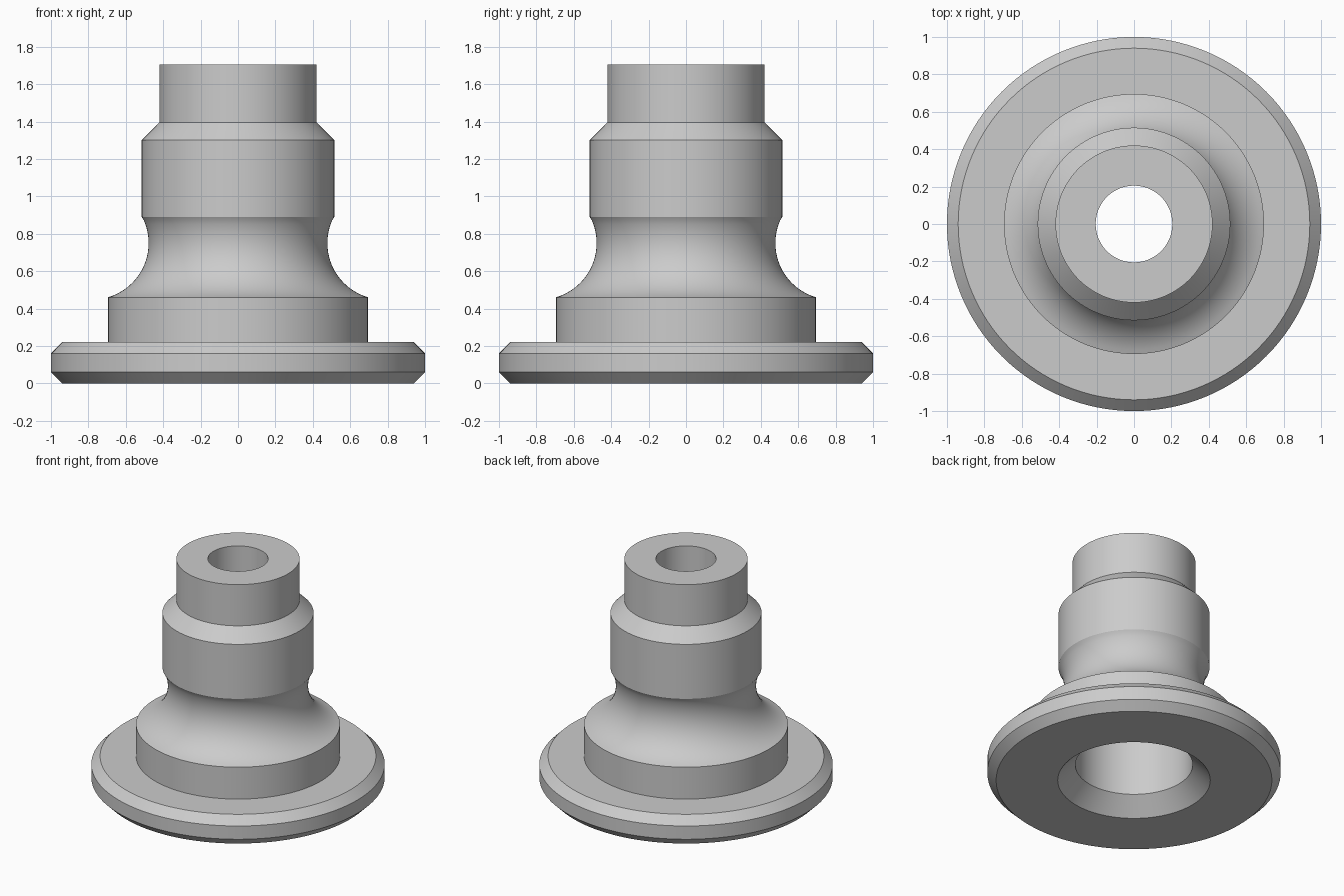
import bpy, bmesh
from math import cos, sin, radians, pi

cube = bpy.data.objects.get("Cube")
if cube:
    bpy.data.objects.remove(cube, do_unlink=True)

SEGMENTS = 128

# Plain grey metal
metal = bpy.data.materials.new("grey_metal")
metal.use_nodes = True
grey = (0.6, 0.6, 0.6, 1)
metal.diffuse_color = grey
metal.node_tree.nodes["Principled BSDF"].inputs["Base Color"].default_value = grey


def arc(cx, cz, radius, start, end, steps):
    """Profile points along a circular arc, angles in degrees."""
    angles = [radians(start + (end - start) * i / steps) for i in range(steps + 1)]
    return [(cx + radius * cos(a), cz + radius * sin(a)) for a in angles]


def lathe(name, profile):
    """Revolve a closed (radius, height) profile around z."""
    bm = bmesh.new()
    rings = [[bm.verts.new((r * cos(2 * pi * i / SEGMENTS), r * sin(2 * pi * i / SEGMENTS), z))
              for i in range(SEGMENTS)] for r, z in profile]
    for k, ring in enumerate(rings):
        above = rings[(k + 1) % len(rings)]
        for i in range(SEGMENTS):
            j = (i + 1) % SEGMENTS
            bm.faces.new((ring[i], ring[j], above[j], above[i]))
    bmesh.ops.recalc_face_normals(bm, faces=bm.faces)
    mesh = bpy.data.meshes.new(name)
    bm.to_mesh(mesh)
    bm.free()
    mesh.materials.append(metal)
    obj = bpy.data.objects.new(name, mesh)
    bpy.context.collection.objects.link(obj)
    bpy.ops.object.select_all(action="DESELECT")
    obj.select_set(True)
    bpy.context.view_layer.objects.active = obj
    bpy.ops.object.shade_smooth_by_angle(angle=radians(30))
    return obj


# Chamfered flange and the step above it
flange = [(0.94, 0), (1, 0.06), (1, 0.16), (0.94, 0.22), (0.695, 0.22)]
# Concave neck, from the step up to the collar
neck = arc(0.78, 0.75, 0.302, 253, 152, 24)
neck[0], neck[-1] = (0.695, 0.46), (0.515, 0.89)
# Collar with chamfer, then the top spigot
collar = [(0.515, 1.3), (0.42, 1.395), (0.42, 1.705)]
# Narrow upper bore, wide lower bore, chamfered mouth
bore = [(0.205, 1.705), (0.205, 1.1), (0.4, 1.1), (0.4, 0.12), (0.52, 0)]

lathe("flanged_bushing", flange + neck + collar + bore)
